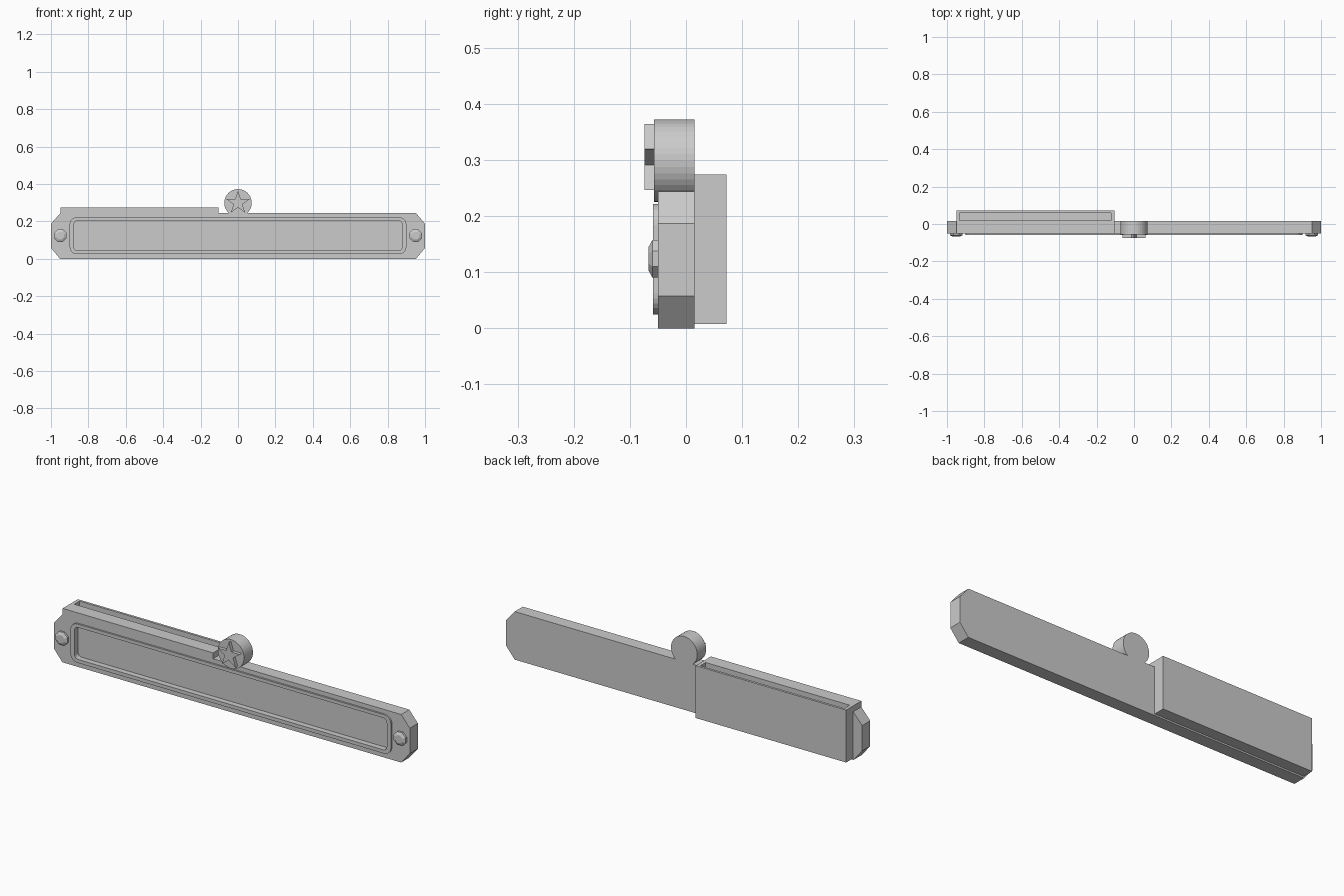
import bpy, bmesh
from math import sin, cos, pi

if "Cube" in bpy.data.objects:
    bpy.data.objects.remove(bpy.data.objects["Cube"])

grey = bpy.data.materials.new("plain_grey")
grey.diffuse_color = (0.6, 0.6, 0.6, 1)
grey.use_nodes = True
grey.node_tree.nodes["Principled BSDF"].inputs["Base Color"].default_value = grey.diffuse_color


def loft(name, rings):
    """Solid through rings of (x, z) outlines, each placed at its own y."""
    bm = bmesh.new()
    loops = [[bm.verts.new((x, y, z)) for x, z in pts] for pts, y in rings]
    for a, b in zip(loops, loops[1:]):
        for i in range(len(a)):
            j = (i + 1) % len(a)
            bm.faces.new((a[i], a[j], b[j], b[i]))
    bm.faces.new(loops[0])
    bm.faces.new(loops[-1])
    bmesh.ops.recalc_face_normals(bm, faces=bm.faces)
    mesh = bpy.data.meshes.new(name)
    bm.to_mesh(mesh)
    bm.free()
    mesh.materials.append(grey)
    obj = bpy.data.objects.new(name, mesh)
    bpy.context.collection.objects.link(obj)
    return obj


def prism(name, pts, y0, y1):
    return loft(name, [(pts, y0), (pts, y1)])


def circle(cx, cz, r, n, start=0.0):
    return [(cx + r * cos(start + 2 * pi * i / n), cz + r * sin(start + 2 * pi * i / n)) for i in range(n)]


def rect(x0, x1, z0, z1):
    return [(x0, z0), (x1, z0), (x1, z1), (x0, z1)]


def round_rect(hx, z0, z1, r, seg=6):
    pts = []
    corners = [(hx - r, z1 - r), (-hx + r, z1 - r), (-hx + r, z0 + r), (hx - r, z0 + r)]
    for q, (cx, cz) in enumerate(corners):
        for i in range(seg + 1):
            a = (q + i / seg) * pi / 2
            pts.append((cx + r * cos(a), cz + r * sin(a)))
    return pts


def cut(obj, cutter):
    mod = obj.modifiers.new("cut", 'BOOLEAN')
    mod.operation = 'DIFFERENCE'
    mod.solver = 'EXACT'
    mod.object = cutter
    bpy.context.view_layer.objects.active = obj
    bpy.ops.object.modifier_apply(modifier=mod.name)


# Long plate with chamfered corners and the raised edge on its left half
plate = prism("plate", [
    (-0.952, 0), (0.952, 0), (1, 0.058), (1, 0.187), (0.952, 0.244),
    (-0.105, 0.244), (-0.105, 0.274), (-0.95, 0.274), (-0.95, 0.244),
    (-1, 0.187), (-1, 0.058)], -0.05, 0.015)

# Raised rounded frame around the recessed panel
frame = prism("panel_frame", round_rect(0.9, 0.025, 0.222, 0.038), -0.059, -0.05)
panel_cutter = prism("panel_cutter", round_rect(0.877, 0.043, 0.205, 0.02), -0.08, -0.03)
cut(plate, panel_cutter)
cut(frame, panel_cutter)

# Open-topped pocket on the back
pocket = prism("back_pocket", rect(-0.95, -0.105, 0.008, 0.274), 0.015, 0.072)
pocket_cutter = prism("pocket_cutter", rect(-0.932, -0.123, 0.025, 0.32), 0.018, 0.06)
cut(pocket, pocket_cutter)

for c in (panel_cutter, pocket_cutter):
    bpy.data.objects.remove(c, do_unlink=True)

# Round badge with a raised five-pointed star
prism("badge_disc", circle(0, 0.299, 0.0735, 40), -0.057, 0.015)
star = []
for i in range(10):
    r = 0.065 if i % 2 == 0 else 0.025
    a = pi / 2 + i * pi / 5
    star.append((r * cos(a), 0.299 + r * sin(a)))
prism("badge_star", star, -0.074, -0.057)

# Eight-sided bolt heads at both ends
for side, sx in (("left", -0.95), ("right", 0.95)):
    loft(side + "_bolt", [(circle(sx, 0.124, r, 8, pi / 8), y)
                          for r, y in ((0.036, -0.049), (0.036, -0.06), (0.022, -0.067))])
